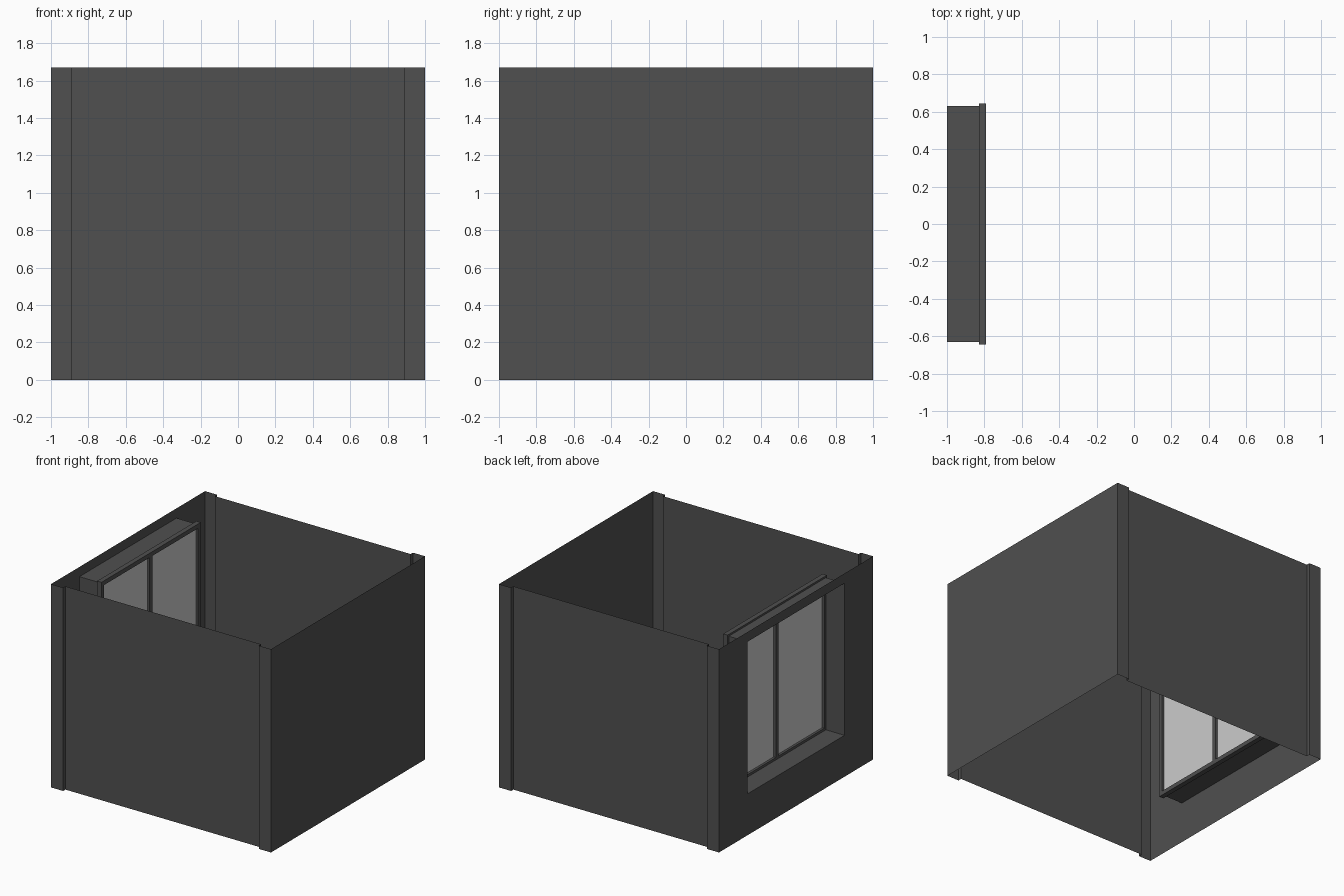
import bpy, bmesh

if "Cube" in bpy.data.objects:
    bpy.data.objects.remove(bpy.data.objects["Cube"])

H = 1.67                      # wall height
P, D = 0.89, 0.03             # pillar inner edge, wall set-back
WY, Z0, Z1 = 0.63, 0.34, 1.59 # window opening
XR = -0.83                    # inner end of the window reveal

dark = bpy.data.materials.new("dark_grey")
dark.diffuse_color = (0.08, 0.08, 0.08, 1)
dark.use_nodes = True
dark.node_tree.nodes["Principled BSDF"].inputs["Base Color"].default_value = dark.diffuse_color


def finish(bm, name, mat=dark):
    bmesh.ops.remove_doubles(bm, verts=bm.verts, dist=1e-5)
    me = bpy.data.meshes.new(name)
    bm.to_mesh(me)
    bm.free()
    ob = bpy.data.objects.new(name, me)
    bpy.context.collection.objects.link(ob)
    if mat:
        me.materials.append(mat)
    return ob


def face(bm, pts):
    return bm.faces.new([bm.verts.new(p) for p in pts])


def box(bm, x0, x1, y0, y1, z0, z1):
    vs = bmesh.ops.create_cube(bm, size=1)["verts"]
    for v in vs:
        v.co = (x1 if v.co.x > 0 else x0,
                y1 if v.co.y > 0 else y0,
                z1 if v.co.z > 0 else z0)


# Front, right and back walls: single sheets with projecting corner pillars
front = [(-1, -1), (-P, -1), (-P, D - 1), (P, D - 1), (P, -1), (1, -1)]
outline = front + [(x, -y) for x, y in reversed(front)]
bm = bmesh.new()
for (ax, ay), (bx, by) in zip(outline, outline[1:]):
    face(bm, [(ax, ay, 0), (bx, by, 0), (bx, by, H), (ax, ay, H)])
finish(bm, "room_walls")

# Left wall around the opening, plus the reveal running inward
outer = [(1, 0), (-1, 0), (-1, H), (1, H)]
hole = [(WY, Z0), (-WY, Z0), (-WY, Z1), (WY, Z1)]
bm = bmesh.new()
for i in range(4):
    j = (i + 1) % 4
    face(bm, [(-1, *outer[i]), (-1, *outer[j]), (-1, *hole[j]), (-1, *hole[i])])
    face(bm, [(-1, *hole[i]), (-1, *hole[j]), (XR, *hole[j]), (XR, *hole[i])])
finish(bm, "window_wall")

# Window frame: two jambs, two rails and a centre mullion
FX, FY, FZ0, FZ1, T = -0.79, 0.645, Z0 - 0.015, Z1 + 0.015, 0.035
bm = bmesh.new()
for y0, y1 in [(-FY, -FY + T), (FY - T, FY)]:
    box(bm, XR, FX, y0, y1, FZ0, FZ1)
for z0, z1 in [(FZ0, FZ0 + T), (FZ1 - T, FZ1)]:
    box(bm, XR, FX, -FY + T, FY - T, z0, z1)
box(bm, XR, FX, -0.018, 0.018, FZ0 + T, FZ1 - T)
finish(bm, "window_frame")

# Glass panes in the middle of the frame depth
for name, a, b in [("front_pane", -FY + T, -0.018), ("back_pane", 0.018, FY - T)]:
    bm = bmesh.new()
    x = (XR + FX) / 2
    face(bm, [(x, b, FZ0 + T), (x, a, FZ0 + T), (x, a, FZ1 - T), (x, b, FZ1 - T)])
    finish(bm, name, None)
